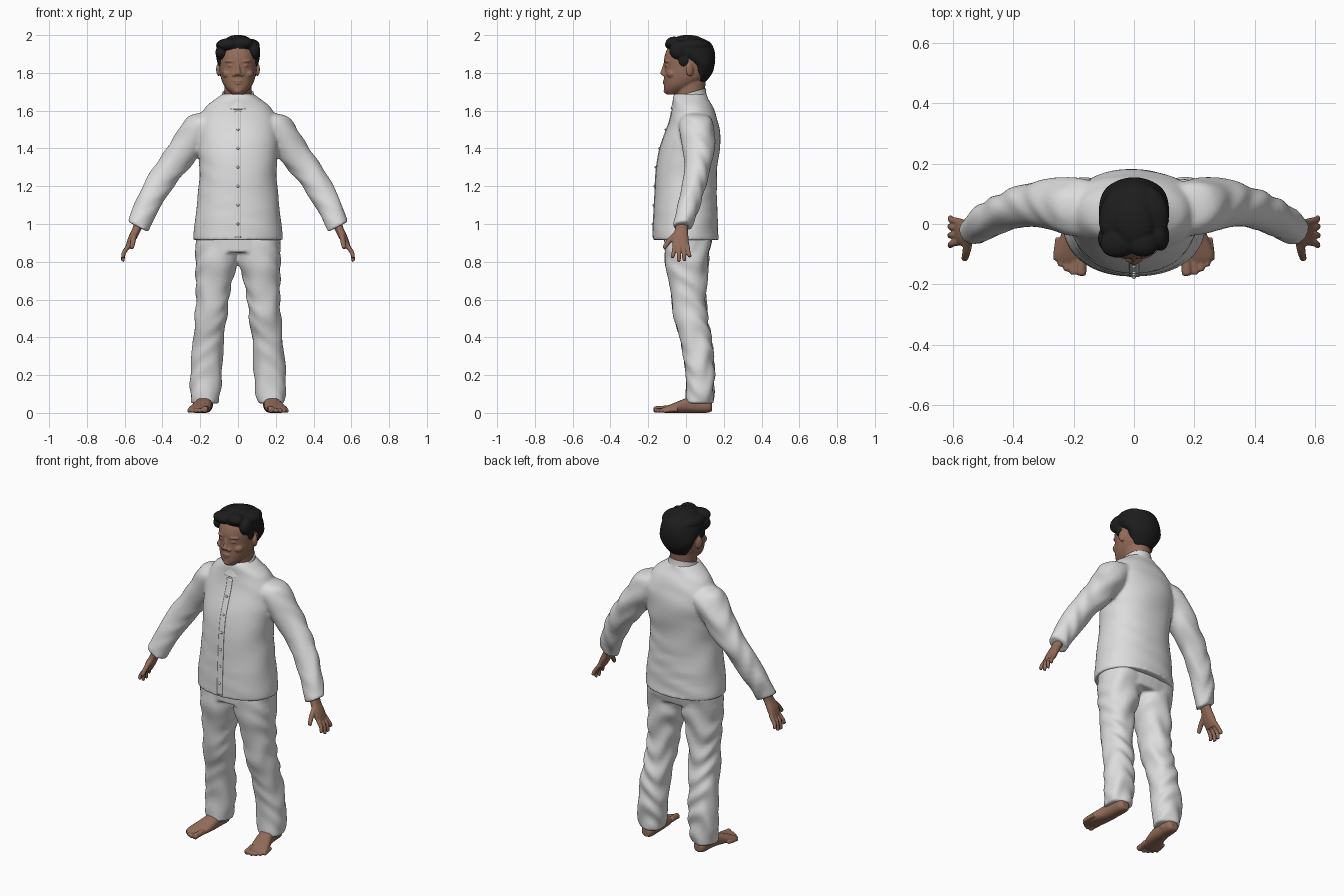
import bpy, bmesh
from math import sin, cos, pi, copysign
from mathutils import Vector, Matrix

old = bpy.data.objects.get("Cube")
if old:
    bpy.data.objects.remove(old, do_unlink=True)

X, Y, Z = Vector((1, 0, 0)), Vector((0, 1, 0)), Vector((0, 0, 1))


def material(name, rgb):
    m = bpy.data.materials.new(name)
    m.use_nodes = True
    m.diffuse_color = (*rgb, 1)
    bsdf = m.node_tree.nodes["Principled BSDF"]
    bsdf.inputs["Base Color"].default_value = (*rgb, 1)
    bsdf.inputs["Roughness"].default_value = 0.8
    return m


CLOTH = material("white cloth", (0.72, 0.72, 0.73))
SKIN = material("brown skin", (0.29, 0.15, 0.10))
HAIR = material("black hair", (0.012, 0.012, 0.012))


def blend(p, t):
    """Smooth path through the sections."""
    a, b, c, d = p
    return [0.5 * (2 * q + (r - o) * t + (2 * o - 5 * q + 4 * r - s) * t * t
                   + (3 * q - o - 3 * r + s) * t ** 3) for o, q, r, s in zip(a, b, c, d)]


def loft(bm, secs, u=X, v=Y, side=1, power=2.0, fold=0, caps=True, n=32, steps=5):
    """Closed skin over sections (x, y, z, half size along u, half size along v)."""
    last = len(secs) - 1
    rows = []
    for i in range(last):
        near = [secs[max(i - 1, 0)], secs[i], secs[i + 1], secs[min(i + 2, last)]]
        rows += [blend(near, k / steps) for k in range(steps)]
    rows.append(secs[-1])
    rings = []
    for x, y, z, a, b in rows:
        ring = []
        for k in range(n):
            t = 2 * pi * k / n
            c, s = cos(t), sin(t)
            c, s = (copysign(abs(w) ** (2 / power), w) for w in (c, s))
            wave = fold * sin(45 * z + 2.5 * sin(2 * t + 9 * z) + side) * (1 + s * 0.5)
            co = Vector((x, y, z)) + u * c * (a + wave) + v * s * (b + wave)
            co.x *= side
            ring.append(bm.verts.new(co))
        rings.append(ring)
    for lo, hi in zip(rings, rings[1:]):
        for k in range(n):
            bm.faces.new((lo[k], lo[(k + 1) % n], hi[(k + 1) % n], hi[k]))
    if caps:
        bm.faces.new(rings[0][::-1])
        bm.faces.new(rings[-1])


def ball(bm, centre, size, side=1, turn=0):
    c = Vector(centre)
    c.x *= side
    m = Matrix.Translation(c) @ Matrix.Rotation(turn * side, 4, 'Z') @ Matrix.Diagonal((*size, 1))
    bmesh.ops.create_uvsphere(bm, u_segments=24, v_segments=16, radius=1, matrix=m)


def digit(bm, start, mid, end, r0, r1, side):
    """Finger or toe: a rounded tapering rod through three points."""
    s, m, e = Vector(start), Vector(mid), Vector(end)
    d = (e - s).normalized()
    u = d.cross(Z if abs(d.z) < 0.7 else Y).normalized()
    r = (r0 + r1) / 2
    tip = e - d * r1 * 0.4
    loft(bm, [(*s, r0, r0), (*m, r, r), (*tip, r1, r1), (*e, r1 * .5, r1 * .5)],
         u, d.cross(u), side, n=12)


def finish(name, bm, mat):
    bmesh.ops.recalc_face_normals(bm, faces=bm.faces)
    mesh = bpy.data.meshes.new(name)
    bm.to_mesh(mesh)
    bm.free()
    mesh.materials.append(mat)
    mesh.shade_smooth()
    ob = bpy.data.objects.new(name, mesh)
    bpy.context.collection.objects.link(ob)
    return ob


def fuse(name, bm, mat, voxel, soften):
    """Melt overlapping pieces into one continuous surface."""
    ob = finish(name, bm, mat)
    r = ob.modifiers.new("fuse", 'REMESH')
    r.mode, r.voxel_size, r.use_smooth_shade = 'VOXEL', voxel, True
    s = ob.modifiers.new("soften", 'SMOOTH')
    s.factor, s.iterations = 0.5, soften
    return ob


# Jacket: body and two sleeves
TORSO = [(.915, .236, 0, .174), (1, .23, -.002, .171), (1.2, .208, 0, .163),
         (1.3, .204, .005, .162), (1.4, .214, .02, .158), (1.5, .215, .038, .142),
         (1.56, .205, .04, .124), (1.62, .17, .035, .107), (1.66, .12, .025, .096),
         (1.69, .08, .022, .085)]
SLEEVE = [(.12, .05, 1.55, .085, .085), (.19, .055, 1.52, .093, .095),
          (.265, .065, 1.42, .087, .087), (.33, .065, 1.33, .081, .075),
          (.40, .05, 1.24, .075, .065), (.48, .015, 1.10, .068, .06),
          (.53, -.02, .985, .06, .051)]
bm = bmesh.new()
loft(bm, [(0, y, z, a, b) for z, a, y, b in TORSO], power=2.2, fold=.0015, n=64)
for side in (1, -1):
    loft(bm, SLEEVE, Vector((.87, 0, .45)), Y, side, fold=.003)
jacket = fuse("jacket", bm, CLOTH, .009, 5)

# Standing collar, higher at the back
bm = bmesh.new()
loft(bm, [(0, .018, 1.635, .1, .104), (0, .018, 1.665, .087, .094),
          (0, .018, 1.695, .083, .09)], X, Vector((0, .96, .26)), caps=False)
collar = finish("collar", bm, CLOTH)
collar.modifiers.new("thickness", 'SOLIDIFY').thickness = .008

# Front placket wrapped onto the jacket
bm = bmesh.new()
bmesh.ops.create_grid(bm, x_segments=4, y_segments=60, size=1,
                      matrix=Matrix.Translation((0, -.3, 1.263)) @ Matrix.Rotation(pi / 2, 4, 'X')
                      @ Matrix.Diagonal((.017, .335, 1, 1)))
placket = finish("placket", bm, CLOTH)
wrap = placket.modifiers.new("wrap", 'SHRINKWRAP')
wrap.target, wrap.wrap_method, wrap.offset = jacket, 'PROJECT', .003
wrap.use_project_y = True
placket.modifiers.new("thickness", 'SOLIDIFY').thickness = .005

# Buttons down the placket
bm = bmesh.new()
for i in range(6):
    z = 1.0 + .1 * i
    for lo, hi in zip(TORSO, TORSO[1:]):
        if lo[0] <= z < hi[0]:
            t = (z - lo[0]) / (hi[0] - lo[0])
            front = (lo[2] - lo[3]) * (1 - t) + (hi[2] - hi[3]) * t
    ball(bm, (0, front - .004, z), (.007, .005, .007))
finish("buttons", bm, CLOTH)

# Trousers: hips and two legs
LEG = [(.112, .01, .93, .112, .122), (.113, .003, .8, .112, .115), (.127, .01, .7, .097, .101),
       (.135, .015, .6, .087, .092), (.144, .025, .5, .085, .09), (.155, .05, .4, .081, .084),
       (.163, .065, .3, .082, .081), (.169, .075, .2, .085, .076), (.173, .073, .1, .079, .074),
       (.175, .07, .05, .071, .071)]
bm = bmesh.new()
loft(bm, [(0, .01, .99, .2, .13), (0, .012, .92, .222, .128), (0, .005, .85, .225, .118)], power=2.3)
for side in (1, -1):
    loft(bm, LEG, side=side, power=2.2, fold=.004)
fuse("trousers", bm, CLOTH, .008, 4)

# Hands: palm, fingers and thumb
PALM = [(.522, -.018, 1.01, .026, .034), (.54, -.025, .965, .022, .035),
        (.562, -.03, .92, .021, .044), (.582, -.026, .875, .015, .043)]
FINGERS = [(-.058, -.072, .822), (-.036, -.038, .803), (-.014, -.008, .806), (.006, .02, .826)]
for side, label in ((1, "left"), (-1, "right")):
    bm = bmesh.new()
    loft(bm, PALM, Vector((.91, 0, .41)), Y, side, power=2.3, n=24)
    for y0, y1, z in FINGERS:
        digit(bm, (.575, y0, .89), (.603, (y0 + y1) / 2, .85), (.612, y1, z), .0125, .010, side)
    digit(bm, (.55, -.05, .945), (.555, -.088, .912), (.562, -.118, .872), .017, .011, side)
    fuse(label + "_hand", bm, SKIN, .004, 2)

# Bare feet: sole, ankle and toes
FOOT = [(.175, .138, .03, .022, .02), (.175, .115, .038, .038, .037), (.178, .05, .044, .042, .044),
        (.183, 0, .039, .046, .039), (.198, -.06, .027, .054, .027), (.212, -.105, .018, .053, .018),
        (.214, -.125, .014, .044, .012)]
TOES = [(.176, -.172, .017), (.203, -.168, .012), (.224, -.157, .011), (.243, -.141, .011),
        (.259, -.12, .010)]
for side, label in ((1, "left"), (-1, "right")):
    bm = bmesh.new()
    loft(bm, FOOT, X, Z, side, power=2.4, n=24)
    loft(bm, [(.175, .075, .03, .042, .05), (.174, .075, .13, .042, .048)], side=side)
    for x, y, r in TOES:
        digit(bm, (x - .008, y + .075, r + .006), (x - .002, y + .03, r + .003), (x, y, r), r, r, side)
    fuse(label + "_foot", bm, SKIN, .0045, 2)

# Head: neck, skull, nose, lips, brows, eyelids, cheeks and ears
SKULL = [(1.685, .028, -.07, .032), (1.71, .056, -.047, .068), (1.74, .078, -.024, .092),
         (1.78, .092, 0, .116), (1.83, .098, .01, .124), (1.88, .1, .015, .13),
         (1.93, .09, .015, .112), (1.97, .055, .015, .075)]
bm = bmesh.new()
loft(bm, [(0, .025, 1.6, .072, .072), (0, .022, 1.7, .072, .078), (0, .03, 1.82, .076, .08)])
loft(bm, [(0, y, z, a, b) for z, a, y, b in SKULL], power=2.15, n=48)
loft(bm, [(0, -.104, 1.855, .011, .014), (0, -.113, 1.82, .012, .016),
          (0, -.117, 1.797, .02, .02), (0, -.112, 1.785, .016, .012)], n=16)
ball(bm, (0, -.109, 1.757), (.028, .014, .007))
ball(bm, (0, -.107, 1.744), (.024, .015, .007))
ball(bm, (0, -.097, 1.705), (.026, .022, .017))
for side in (1, -1):
    ball(bm, (.02, -.113, 1.79), (.011, .013, .009), side)
    ball(bm, (.04, -.097, 1.862), (.03, .017, .008), side, .35)
    ball(bm, (.038, -.098, 1.838), (.018, .014, .008), side, .35)
    ball(bm, (.053, -.073, 1.795), (.03, .03, .025), side, .5)
    ball(bm, (.102, .02, 1.818), (.012, .022, .035), side, .4)
fuse("head", bm, SKIN, .004, 3)

# Hair: cap, sideburns and swept-back locks
CAP = [(1.755, .055, .075, .032), (1.8, .086, .082, .058), (1.84, .105, .087, .064),
       (1.88, .115, .058, .097), (1.92, .115, .028, .122), (1.96, .098, .022, .108),
       (1.982, .055, .02, .07)]
LOCKS = [((-.045, -.058, 1.95), (.068, .052, .034), .3), ((.025, -.062, 1.958), (.055, .046, .034), -.3),
         ((.08, -.03, 1.92), (.036, .06, .052), .2), ((-.085, -.042, 1.908), (.034, .048, .038), -.2),
         ((0, .01, 1.967), (.07, .085, .034), 0), ((-.06, .03, 1.945), (.055, .09, .036), -.2),
         ((.062, .04, 1.945), (.052, .085, .036), .2)]
bm = bmesh.new()
loft(bm, [(0, y, z, a, b) for z, a, y, b in CAP], n=48)
for centre, size, turn in LOCKS:
    ball(bm, centre, size, 1, turn)
for side in (1, -1):
    ball(bm, (.094, -.012, 1.868), (.014, .028, .035), side)
fuse("hair", bm, HAIR, .005, 2)
